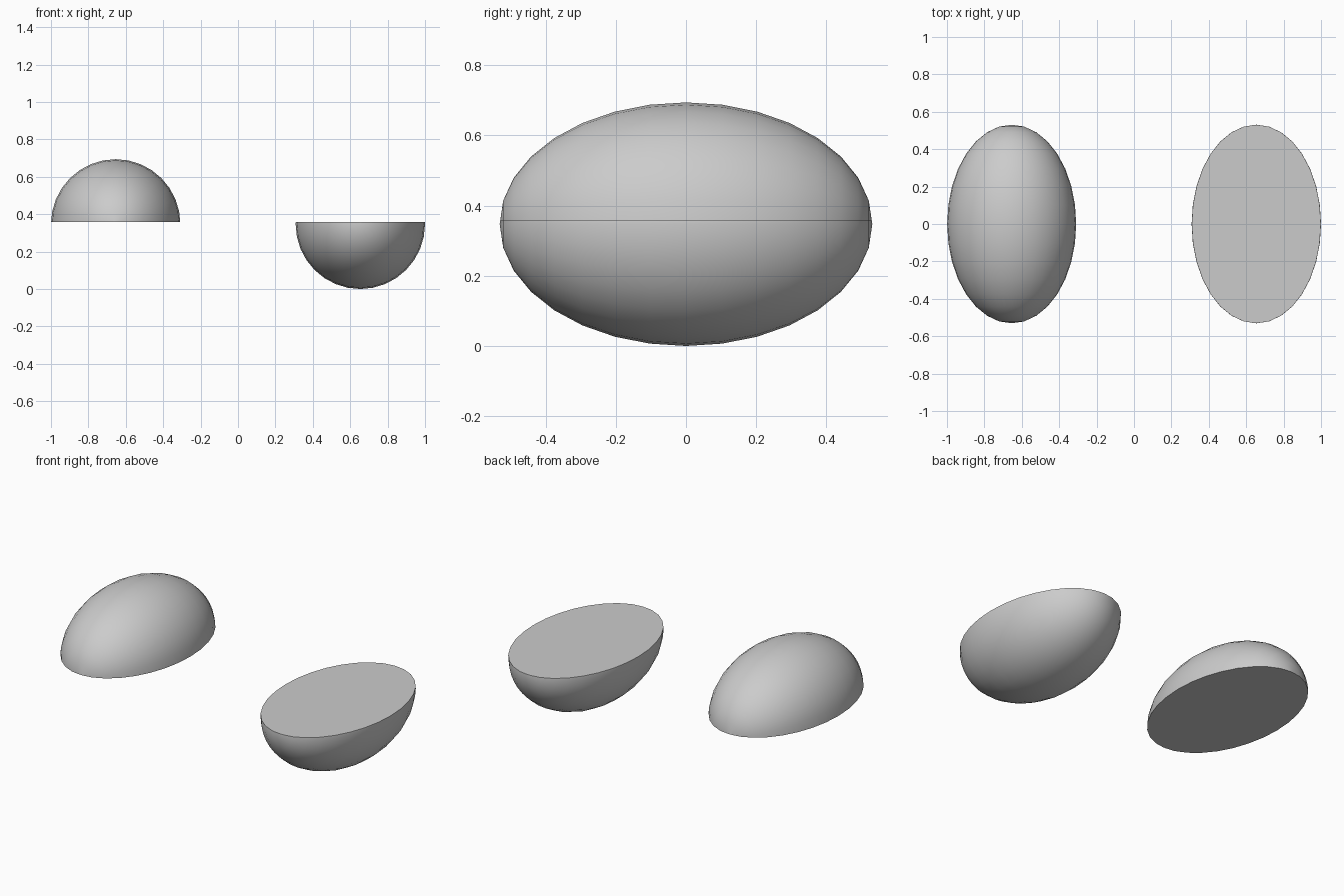
import bpy, bmesh
from math import radians
from mathutils import Matrix, Vector

if "Cube" in bpy.data.objects:
    bpy.data.objects.remove(bpy.data.objects["Cube"])

RX, RY, RZ = 0.346, 0.531, 0.347   # egg radii
SPLIT = 0.010                      # cut height above the egg's centre


def half_egg(name, x, keep_top):
    """Egg with its poles along y, cut flat and closed with a cap."""
    bm = bmesh.new()
    bmesh.ops.create_uvsphere(bm, u_segments=32, v_segments=16, radius=1)
    bm.transform(Matrix.Diagonal((RX, RY, RZ, 1)) @ Matrix.Rotation(radians(90), 4, 'X'))
    cut = bmesh.ops.bisect_plane(
        bm, geom=bm.verts[:] + bm.edges[:] + bm.faces[:], dist=1e-5,
        plane_co=Vector((0, 0, SPLIT)), plane_no=Vector((0, 0, 1)),
        clear_inner=keep_top, clear_outer=not keep_top)
    rim = [e for e in cut['geom_cut'] if isinstance(e, bmesh.types.BMEdge)]
    bmesh.ops.contextual_create(bm, geom=rim)
    bmesh.ops.recalc_face_normals(bm, faces=bm.faces[:])
    mesh = bpy.data.meshes.new(name)
    bm.to_mesh(mesh)
    bm.free()
    ob = bpy.data.objects.new(name, mesh)
    ob.location = (x, 0, RZ)
    bpy.context.collection.objects.link(ob)
    bpy.ops.object.select_all(action='DESELECT')
    ob.select_set(True)
    bpy.context.view_layer.objects.active = ob
    bpy.ops.object.shade_smooth_by_angle(angle=radians(40))
    return ob


# Upper half on the left, lower half on the right
half_egg("egg_top_half", -0.654, True)
half_egg("egg_bottom_half", 0.654, False)
